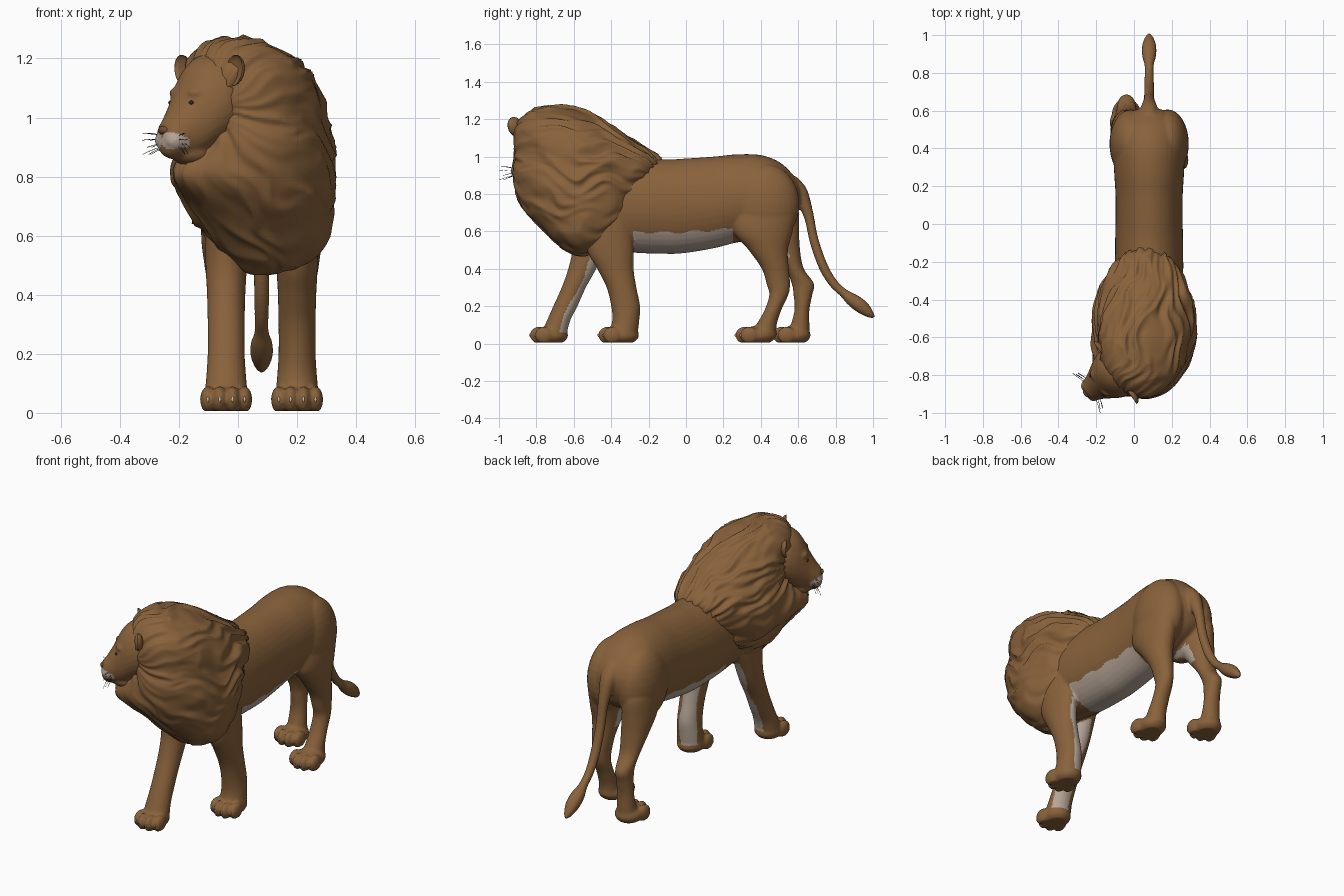
import bpy, bmesh, math, random
from mathutils import Vector, Matrix, noise

if "Cube" in bpy.data.objects:
    bpy.data.objects.remove(bpy.data.objects["Cube"])

random.seed(4)
X, Y, Z = Vector((1, 0, 0)), Vector((0, 1, 0)), Vector((0, 0, 1))
CX = 0.08                                   # body centre line
O = Vector((-0.08, -0.775, 0))              # head origin on the ground plane
F, S = Vector((-0.82, -0.572, 0)), Vector((0.572, -0.82, 0))   # turned head: forward, sideways
HEAD = Matrix((S, F, Z)).transposed().to_4x4()


def material(name, rgb):
    m = bpy.data.materials.new(name)
    m.diffuse_color = (*rgb, 1)
    m.use_nodes = True
    m.node_tree.nodes["Principled BSDF"].inputs["Base Color"].default_value = m.diffuse_color
    return m


FUR = material("brown fur", (0.25, 0.122, 0.044))
PALE = material("pale underside", (0.47, 0.38, 0.31))
DARK = material("dark whisker and eye", (0.03, 0.02, 0.015))
NOSE = material("nose brown", (0.16, 0.075, 0.035))
CLAW = material("claw ivory", (0.6, 0.52, 0.4))


def head_pt(a, s, z):
    return O + F * a + S * s + Z * z


def smooth_rows(rows, sub):
    out = []
    for i in range(len(rows) - 1):
        p = [rows[max(0, min(len(rows) - 1, i + k))] for k in (-1, 0, 1, 2)]
        for j in range(sub):
            t = j / sub
            out.append([0.5 * (2 * b + (c - a) * t + (2 * a - 5 * b + 4 * c - d) * t * t
                        + (3 * b - a - 3 * c + d) * t ** 3) for a, b, c, d in zip(*p)])
    return out + [list(rows[-1])]


def loft(bm, rows, u, v, sub=5, seg=28):
    """rows: centre x, y, z, half size along u, half size along v"""
    rings = []
    for r in smooth_rows(rows, sub):
        rings.append([bm.verts.new(Vector(r[:3]) + u * r[3] * math.cos(k * math.tau / seg)
                      + v * r[4] * math.sin(k * math.tau / seg)) for k in range(seg)])
    for a, b in zip(rings, rings[1:]):
        for k in range(seg):
            bm.faces.new((a[k], a[k - 1], b[k - 1], b[k]))
    bm.faces.new(rings[0])
    bm.faces.new(rings[-1][::-1])


def blob(bm, loc, size, rot=Matrix.Identity(4), seg=20):
    m = Matrix.Translation(loc) @ rot @ Matrix.Diagonal((*size, 1))
    return bmesh.ops.create_uvsphere(bm, u_segments=seg, v_segments=seg // 2, radius=1, matrix=m)["verts"]


def finish(name, bm, mats, voxel=0, rounds=3, rule=None):
    bmesh.ops.recalc_face_normals(bm, faces=bm.faces)
    me = bpy.data.meshes.new(name)
    bm.to_mesh(me)
    bm.free()
    ob = bpy.data.objects.new(name, me)
    bpy.context.collection.objects.link(ob)
    if voxel:                               # fuse the overlapping volumes
        r = ob.modifiers.new("fuse", 'REMESH')
        r.mode, r.voxel_size = 'VOXEL', voxel
        s = ob.modifiers.new("soften", 'SMOOTH')
        s.factor, s.iterations = 0.5, rounds
        dg = bpy.context.evaluated_depsgraph_get()
        me = bpy.data.meshes.new_from_object(ob.evaluated_get(dg))
        ob.modifiers.clear()
        ob.data = me
    me.materials.clear()
    for m in mats:
        me.materials.append(m)
    for v in me.vertices:
        v.co.z = max(v.co.z, 0.007)
    for p in me.polygons:
        p.use_smooth = True
        if rule:
            p.material_index = int(rule(p.center, p.normal))
    return ob


# body barrel: y, belly, back, half width
bm = bmesh.new()
barrel = [(-.64, .58, .92, .1), (-.5, .52, .99, .165), (-.3, .488, .99, .18), (-.1, .48, .985, .18),
          (0, .485, .99, .178), (.15, .51, 1.0, .178), (.27, .54, 1.012, .185), (.4, .56, 1.008, .19),
          (.5, .6, .97, .17), (.57, .65, .905, .125), (.605, .72, .85, .07), (.612, .76, .81, .02)]
loft(bm, [(CX, y, (lo + hi) / 2, w, (hi - lo) / 2) for y, lo, hi, w in barrel], X, Z, seg=40)
for side in (-1, 1):                        # rounded haunches
    blob(bm, (CX + side * .098, .425, .745), (.112, .182, .215), seg=32)

# legs: z, front edge, back edge, with shared half widths
front_z, front_w = (.8, .65, .5, .4, .3, .2, .12, .04), (.06, .07, .07, .065, .063, .063, .068, .076)
hind_z = (.78, .72, .6, .5, .4, .32, .26, .18, .1, .04)
hind_w = (.04, .078, .085, .074, .058, .048, .046, .048, .053, .062)
legs = [
    (-1, front_z, front_w, (-.62, -.62, -.61, -.63, -.665, -.71, -.745, -.78),
     (-.36, -.38, -.44, -.48, -.535, -.58, -.62, -.64), -.83, -.63),
    (1, front_z, front_w, (-.56, -.56, -.53, -.475, -.425, -.4, -.395, -.42),
     (-.3, -.29, -.28, -.28, -.265, -.245, -.25, -.26), -.465, -.25),
    (1, hind_z, hind_w, (.34, .27, .255, .335, .405, .43, .445, .42, .375, .34),
     (.5, .585, .57, .545, .55, .557, .547, .51, .485, .485), .268, .48),
    (-1, hind_z, hind_w, (.4, .34, .37, .45, .53, .565, .575, .58, .56, .54),
     (.54, .6, .605, .61, .63, .685, .675, .66, .66, .66), .467, .667)]
claws = bmesh.new()
for side, zs, ws, fronts, backs, toe, heel in legs:
    x = CX + side * 0.12
    loft(bm, [(x, (f + b) / 2, z, w, (b - f) / 2) for z, w, f, b in zip(zs, ws, fronts, backs)], X, Y)
    blob(bm, (x, (toe + heel) / 2 + .015, .045), (.078, (heel - toe) / 2 - .015, .052))
    for dx, dy in ((-.062, .026), (-.0215, 0), (.0215, 0), (.062, .026)):
        blob(bm, (x + dx, toe + dy + .045, .045), (.0265, .05, .046))
        blob(claws, (x + dx, toe + dy + .002, .045), (.005, .011, .011), seg=8)
finish("claws", claws, [CLAW])

# tail with tuft: y, z, radius
tail = [(.54, .86, .06), (.61, .8, .045), (.655, .69, .03), (.685, .55, .027), (.735, .41, .026),
        (.79, .32, .024), (.845, .27, .025), (.89, .235, .037), (.94, .195, .038), (.985, .155, .022), (1.006, .138, .006)]
loft(bm, [(CX, y, z, r, r) for y, z, r in tail], X, Vector((0, .8, .6)), seg=20)


def body_rule(c, n):
    inward = n.x if c.x < CX else -n.x
    wave = math.sin(c.z * 25)
    if c.y > .6 or (c.z > .57 and n.z > -.2):
        return False
    if -.28 < c.y < .25 and c.z > .47:
        return c.z < .595 + .08 * max(0, c.y) + .006 * math.sin(c.y * 40)
    if c.y > .2:
        return c.z > .46 and inward > .5 and n.y < .15
    return .06 < c.z < .55 and n.y + .5 * inward > .78 + .08 * wave


finish("body_legs_and_tail", bm, [FUR, PALE], 0.008, 5, body_rule)

# mane: stacked outlines z, x range, y range, then locks combed along the neck
bm = bmesh.new()
mane = [(1.272, -.03, .01, -.72, -.66), (1.255, -.1, .1, -.81, -.57), (1.215, -.15, .18, -.87, -.48),
        (1.15, -.18, .245, -.91, -.38), (1.06, -.18, .285, -.915, -.25), (.98, -.19, .305, -.915, -.135),
        (.9, -.215, .322, -.92, -.155), (.8, -.225, .325, -.905, -.215), (.7, -.18, .318, -.85, -.275),
        (.6, -.11, .3, -.755, -.35), (.53, -.03, .255, -.675, -.43), (.485, .03, .17, -.61, -.52),
        (.475, .08, .1, -.58, -.56)]
loft(bm, [((a + b) / 2, (c + d) / 2, z, (b - a) / 2, (d - c) / 2) for z, a, b, c, d in mane], X, Y, 10, 200)
bmesh.ops.recalc_face_normals(bm, faces=bm.faces)
bm.normal_update()
axis = Vector((.2, .75, -.17)).normalized()
across = axis.cross(Z).normalized()
up = across.cross(axis)
for v in bm.verts:
    r = v.co - Vector((-.1, -.85, 1.02))
    t = r.dot(axis)
    phi = math.atan2(r.dot(up), r.dot(across)) + .3 * noise.noise(v.co * 6)
    q = Vector((math.cos(phi) * 4, math.sin(phi) * 4, t * 4.5))
    lock = .8 - 3 * abs(noise.noise(q)) + .5 * noise.noise(q * 2.3)
    v.co += v.normal * lock * (.009 + .011 * max(0, t))
    d, s = (v.co - O).dot(F), (v.co - O).dot(S)
    limit = .05 + max(0, .9 - v.co.z) * 1.5  # keep the mane behind the face
    if d > limit:
        v.co -= F * (d - limit)
    if d > -.1:                             # beard below the chin
        v.co += F * .075 * math.exp(-(s * s) / .012 - (v.co.z - .8) ** 2 / .008) * min(1, (d + .1) / .1)
finish("mane", bm, [FUR])

# head: forward distance, centre height, half width, half height
bm = bmesh.new()
skull = [(-.06, 1.05, .135, .16), (.02, 1.055, .14, .163), (.07, 1.035, .126, .162), (.11, 1.005, .103, .148),
         (.15, .965, .078, .108), (.185, .937, .062, .075), (.205, .93, .048, .056), (.217, .93, .02, .03)]
loft(bm, [(*head_pt(a, 0, z), w, h) for a, z, w, h in skull], S, Z)
blob(bm, head_pt(.165, 0, .882), (.04, .036, .024), HEAD)
blob(bm, head_pt(.09, 0, .88), (.07, .08, .045), HEAD)
for k in (-1, 1):
    blob(bm, head_pt(.176, k * .03, .922), (.036, .043, .034), HEAD)
    blob(bm, head_pt(.108, k * .05, 1.083), (.038, .035, .022), HEAD)


def muzzle_rule(c, n):
    a, s = (c - O).dot(F), abs((c - O).dot(S))
    return ((s - .036) / .036) ** 2 + ((c.z - .922) / .03) ** 2 < 1 and a > .15


finish("head", bm, [FUR, PALE], 0.007, 6, muzzle_rule)

# nose, eyes and ears
bm = bmesh.new()
blob(bm, head_pt(.208, 0, .957), (.025, .017, .015), HEAD)
finish("nose", bm, [NOSE])
eyes, ears = bmesh.new(), bmesh.new()
for k in (-1, 1):
    blob(eyes, head_pt(.136, k * .06, 1.05), (.012, .01, .008), HEAD, 12)
    vs = blob(ears, (0, 0, 0), (.046, .03, .055))
    for v in vs:                            # hollow the front of the ear
        if v.co.y > 0:
            v.co.y *= -.5
    bmesh.ops.transform(ears, verts=vs, matrix=Matrix.Translation(head_pt(.025, k * .152, 1.16))
                        @ HEAD @ Matrix.Rotation(k * .6, 4, 'Y'))
finish("eyes", eyes, [DARK])
finish("ears", ears, [FUR])

# whiskers
cu = bpy.data.curves.new("whiskers", 'CURVE')
cu.dimensions, cu.bevel_depth, cu.bevel_resolution = '3D', 0.0009, 0
for k in (-1, 1):
    for i in range(9):
        z, a, n = .9 + .012 * (i % 4), .16 + .012 * (i // 3), random.uniform(.055, .08)
        sp = cu.splines.new('POLY')
        sp.points.add(3)
        for j, p in enumerate(sp.points):
            t = j / 3
            p.co = (*head_pt(a + .025 * t, k * (.05 + n * t), z + (z - .915) * t - .01 * t * t), 1)
cu.materials.append(DARK)
bpy.context.collection.objects.link(bpy.data.objects.new("whiskers", cu))
